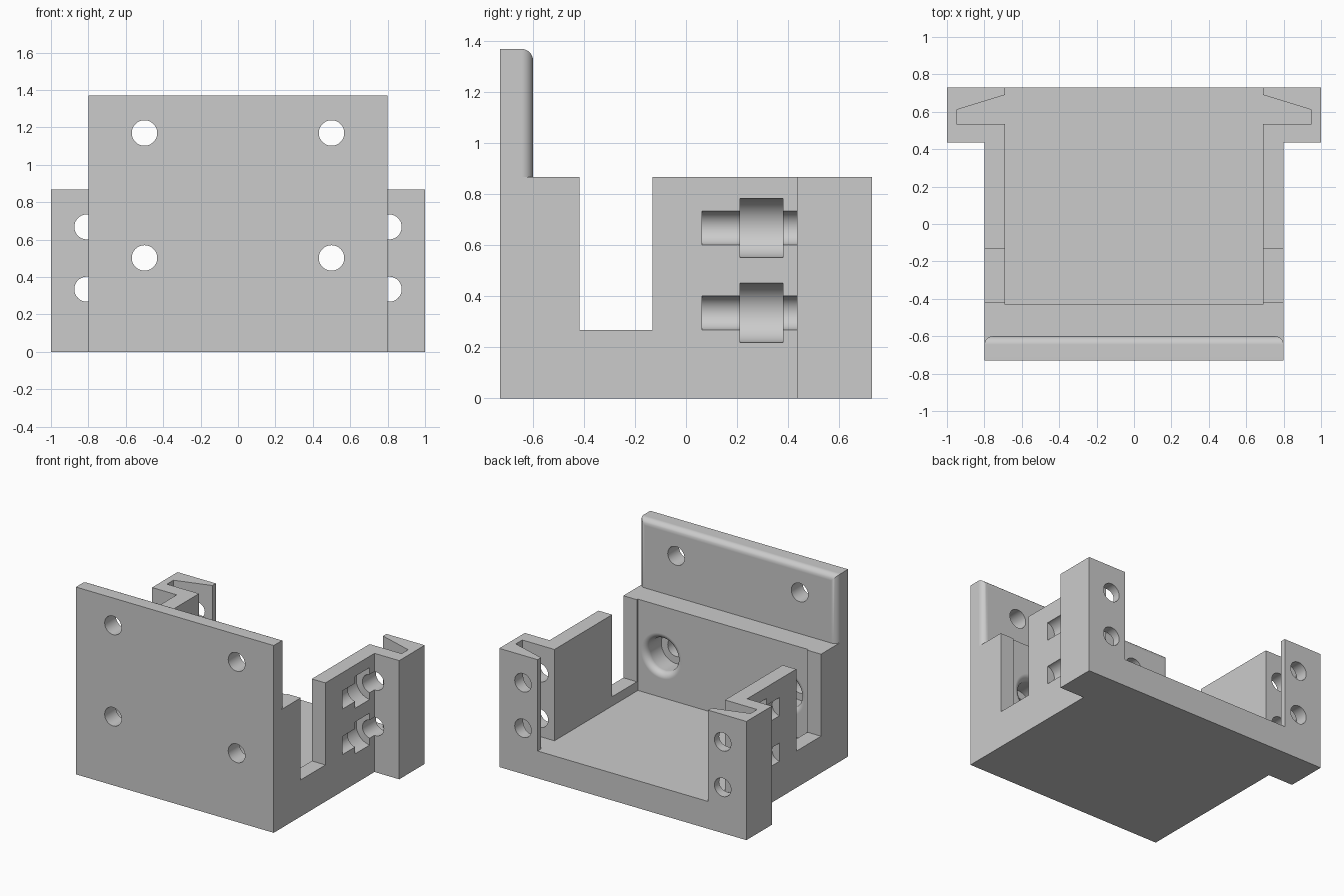
import bpy, bmesh
from math import pi, sin, cos

if "Cube" in bpy.data.objects:
    bpy.data.objects.remove(bpy.data.objects["Cube"], do_unlink=True)

grey = bpy.data.materials.new("plain_grey")
grey.use_nodes = True
grey.diffuse_color = (0.6, 0.6, 0.6, 1)
grey.node_tree.nodes["Principled BSDF"].inputs["Base Color"].default_value = (0.6, 0.6, 0.6, 1)


def finish(name, bm):
    bmesh.ops.recalc_face_normals(bm, faces=bm.faces[:])
    mesh = bpy.data.meshes.new(name)
    bm.to_mesh(mesh)
    bm.free()
    mesh.materials.append(grey)
    obj = bpy.data.objects.new(name, mesh)
    bpy.context.collection.objects.link(obj)
    return obj


def prism(name, outline, z0, z1):
    """Extrude an outline in x and y between two heights."""
    bm = bmesh.new()
    face = bm.faces.new([bm.verts.new((x, y, z0)) for x, y in outline])
    top = bmesh.ops.extrude_face_region(bm, geom=[face])["geom"]
    bmesh.ops.translate(bm, vec=(0, 0, z1 - z0),
                        verts=[v for v in top if isinstance(v, bmesh.types.BMVert)])
    return finish(name, bm)


def box(name, x0, x1, y0, y1, z0, z1):
    return prism(name, [(x0, y0), (x1, y0), (x1, y1), (x0, y1)], z0, z1)


def lathe(name, x, z, profile, sides=48):
    """Turn a (radius, y) profile around an axis parallel to y."""
    bm = bmesh.new()
    rings = [[bm.verts.new((x + r * cos(2 * pi * i / sides), y, z + r * sin(2 * pi * i / sides)))
              for i in range(sides)] for r, y in profile]
    for a, b in zip(rings, rings[1:]):
        for i in range(sides):
            j = (i + 1) % sides
            bm.faces.new((a[i], a[j], b[j], b[i]))
    bm.faces.new(rings[0])
    bm.faces.new(rings[-1])
    return finish(name, bm)


def mirrored(outline):
    return outline + [(-x, y) for x, y in reversed(outline)]


def combine(target, tool, operation):
    bpy.context.view_layer.objects.active = target
    mod = target.modifiers.new("combine", 'BOOLEAN')
    mod.operation = operation
    mod.solver = 'EXACT'
    mod.object = tool
    bpy.ops.object.modifier_apply(modifier=mod.name)
    bpy.data.objects.remove(tool, do_unlink=True)


WALL, FRONT, BACK, HEIGHT, FLOOR = 0.8, -0.73, 0.73, 0.868, 0.2
PLATE_BACK, PLATE_TOP = -0.6, 1.37

# Main block with the two rear flanges
bracket = prism("bracket", mirrored([(WALL, FRONT), (WALL, 0.435), (1, 0.435), (1, BACK)]), 0, HEIGHT)

# Tall front plate with rounded rear edges
plate = box("front_plate", -WALL, WALL, FRONT, PLATE_BACK, 0, PLATE_TOP)
bm = bmesh.new()
bm.from_mesh(plate.data)
edges = [e for e in bm.edges if all(abs(v.co.y - PLATE_BACK) < 0.001 for v in e.verts)
         and max(v.co.z for v in e.verts) > 1]
bmesh.ops.bevel(bm, geom=edges, offset=0.045, segments=8, profile=0.5, affect='EDGES')
bm.to_mesh(plate.data)
bm.free()
combine(bracket, plate, 'UNION')

# Inner cavity, including the wedge slots behind the flanges
cavity = prism("cavity", mirrored([(0.69, -0.43), (0.69, 0.535), (0.95, 0.535), (0.95, 0.61),
                                   (0.69, 0.69), (0.69, 0.9)]), FLOOR, 1.0)
combine(bracket, cavity, 'DIFFERENCE')

# Open notches in the side walls
for side in (-1, 1):
    x0, x1 = sorted((side * 0.6, side * 0.9))
    combine(bracket, box("notch", x0, x1, -0.418, -0.132, 0.268, 1.0), 'DIFFERENCE')

# Front mounting holes, the lower pair with flared counterbores
flare = [(0.165 - 0.045 * cos(a * pi / 16), -0.475 + 0.045 * sin(a * pi / 16)) for a in range(9)]
for x in (-0.5, 0.5):
    combine(bracket, lathe("plate_hole", x, 1.17, [(0.068, -0.9), (0.068, -0.5)]), 'DIFFERENCE')
    lower = [(0.068, -0.9), (0.068, -0.6), (0.12, -0.6)] + flare + [(0.165, -0.3)]
    combine(bracket, lathe("counterbore", x, 0.502, lower), 'DIFFERENCE')

# Screw channels with nut pockets along the side walls
channel = [(0.067, 0.063), (0.067, 0.212), (0.117, 0.212), (0.117, 0.38), (0.067, 0.38), (0.067, 0.9)]
for x in (-0.808, 0.808):
    for z in (0.335, 0.668):
        combine(bracket, lathe("screw_channel", x, z, channel), 'DIFFERENCE')

# Smooth the round surfaces and keep flat faces flat
bpy.ops.object.select_all(action='DESELECT')
bracket.select_set(True)
bpy.context.view_layer.objects.active = bracket
bpy.ops.object.shade_smooth_by_angle(angle=pi / 6)
normals = bracket.modifiers.new("flat_normals", 'WEIGHTED_NORMAL')
normals.keep_sharp = True
